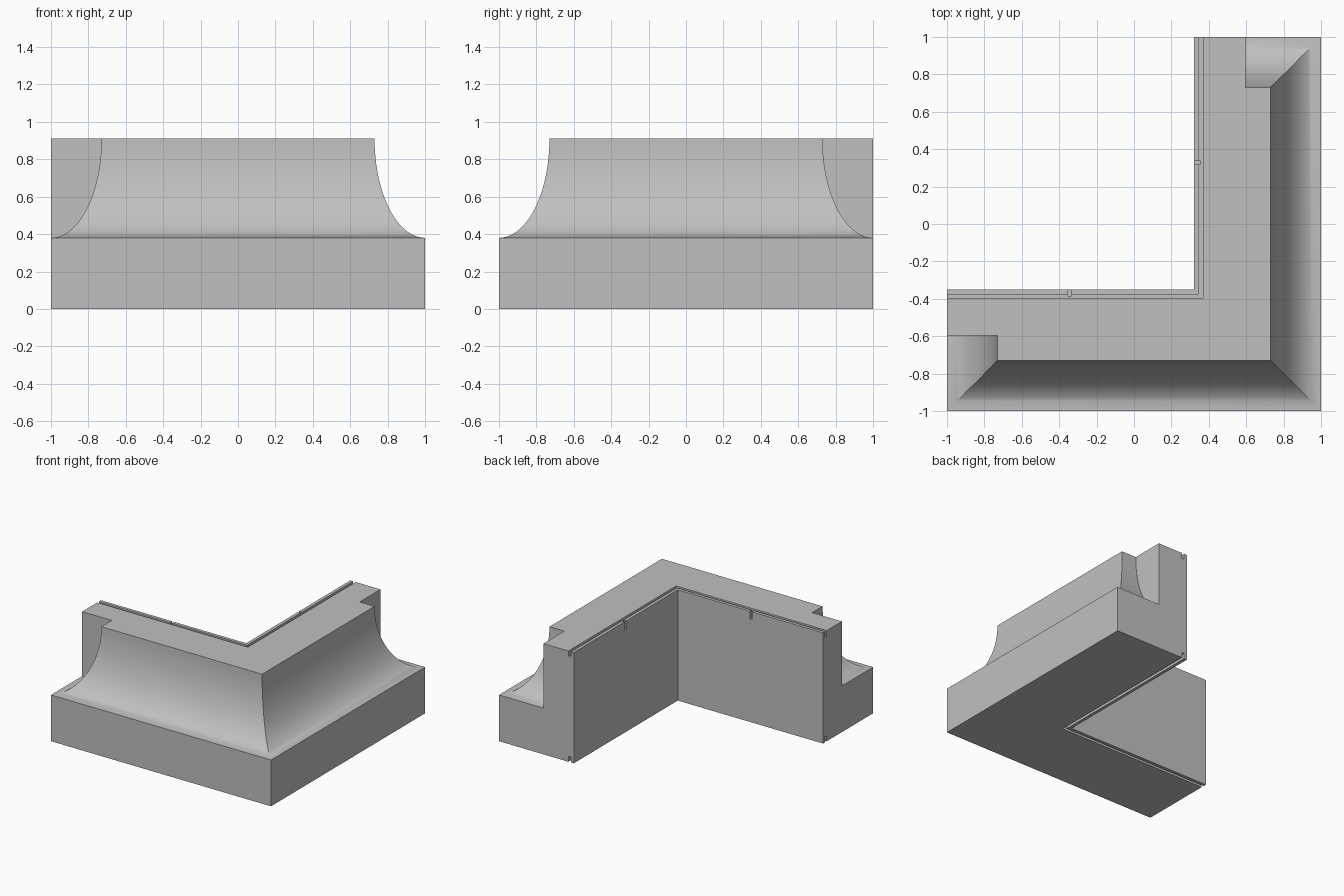
import bpy, bmesh, math

cube = bpy.data.objects.get("Cube")
if cube:
    bpy.data.objects.remove(cube, do_unlink=True)

grey = bpy.data.materials.new("stone_grey")
grey.use_nodes = True
colour = (0.53, 0.53, 0.53, 1)
grey.diffuse_color = colour
grey.node_tree.nodes["Principled BSDF"].inputs["Base Color"].default_value = colour

HEIGHT, BASE, TOP_HALF = 0.91, 0.38, 0.73
INNER_X, INNER_Y = 0.32, -0.35
WALL = 0.595
STEPS = 24


def loft(name, rings):
    """Skin a stack of matching outlines, given as (z, points), and cap both ends."""
    bm = bmesh.new()
    loops = [[bm.verts.new((x, y, z)) for x, y in pts] for z, pts in rings]
    for low, high in zip(loops, loops[1:]):
        for i in range(len(low)):
            j = (i + 1) % len(low)
            bm.faces.new((low[i], low[j], high[j], high[i]))
    bm.faces.new(loops[0][::-1])
    bm.faces.new(loops[-1])
    bmesh.ops.remove_doubles(bm, verts=bm.verts, dist=1e-5)
    bmesh.ops.recalc_face_normals(bm, faces=bm.faces)
    mesh = bpy.data.meshes.new(name)
    bm.to_mesh(mesh)
    bm.free()
    mesh.materials.append(grey)
    obj = bpy.data.objects.new(name, mesh)
    bpy.context.collection.objects.link(obj)
    return obj


def outline(r):
    """L-shaped section whose moulded sides reach r while the end walls stay full."""
    return [(-r, -r), (r, -r), (r, r), (WALL, r), (WALL, 1), (INNER_X, 1),
            (INNER_X, INNER_Y), (-1, INNER_Y), (-1, -WALL), (-r, -WALL)]


def base_outline():
    return [(-1, -1), (1, -1), (1, 1), (INNER_X, 1), (INNER_X, INNER_Y), (-1, INNER_Y)]


def box(x0, x1, y0, y1):
    return [(x0, y0), (x1, y0), (x1, y1), (x0, y1)]


# Corner block: plinth below, quarter-ellipse cove above
rings = []
for i in range(STEPS + 1):
    a = math.pi / 2 * i / STEPS
    rings.append((HEIGHT - (HEIGHT - BASE) * math.cos(a),
                  outline(1 - (1 - TOP_HALF) * math.sin(a))))
block = loft("corner_block", [(0, outline(1))] + rings)

# Grooves following the inner corner on the top and the underside
near, far = 0.026, 0.049
groove = [(-1.1, INNER_Y - far), (INNER_X + far, INNER_Y - far),
          (INNER_X + far, 1.1), (INNER_X + near, 1.1),
          (INNER_X + near, INNER_Y - near), (-1.1, INNER_Y - near)]
DEPTH = 0.045
cutters = [
    loft("top_groove_cutter", [(HEIGHT - DEPTH, groove), (HEIGHT + 0.1, groove)]),
    loft("bottom_groove_cutter", [(-0.1, groove), (DEPTH, groove)]),
]

# Small drain notches through the top lip
notches = {
    "left_notch_cutter": box(-0.355, -0.335, INNER_Y - 0.035, INNER_Y + 0.1),
    "back_notch_cutter": box(INNER_X - 0.1, INNER_X + 0.035, 0.317, 0.337),
}
for name, pts in notches.items():
    cutters.append(loft(name, [(HEIGHT - 0.065, pts), (HEIGHT + 0.1, pts)]))

bpy.ops.object.select_all(action='DESELECT')
block.select_set(True)
bpy.context.view_layer.objects.active = block
for cutter in cutters:
    cutter.hide_render = True
    mod = block.modifiers.new(cutter.name, 'BOOLEAN')
    mod.operation = 'DIFFERENCE'
    mod.solver = 'EXACT'
    mod.object = cutter
    bpy.ops.object.modifier_apply(modifier=mod.name)
    bpy.data.objects.remove(cutter, do_unlink=True)

bpy.ops.object.shade_smooth_by_angle(angle=math.radians(30))
